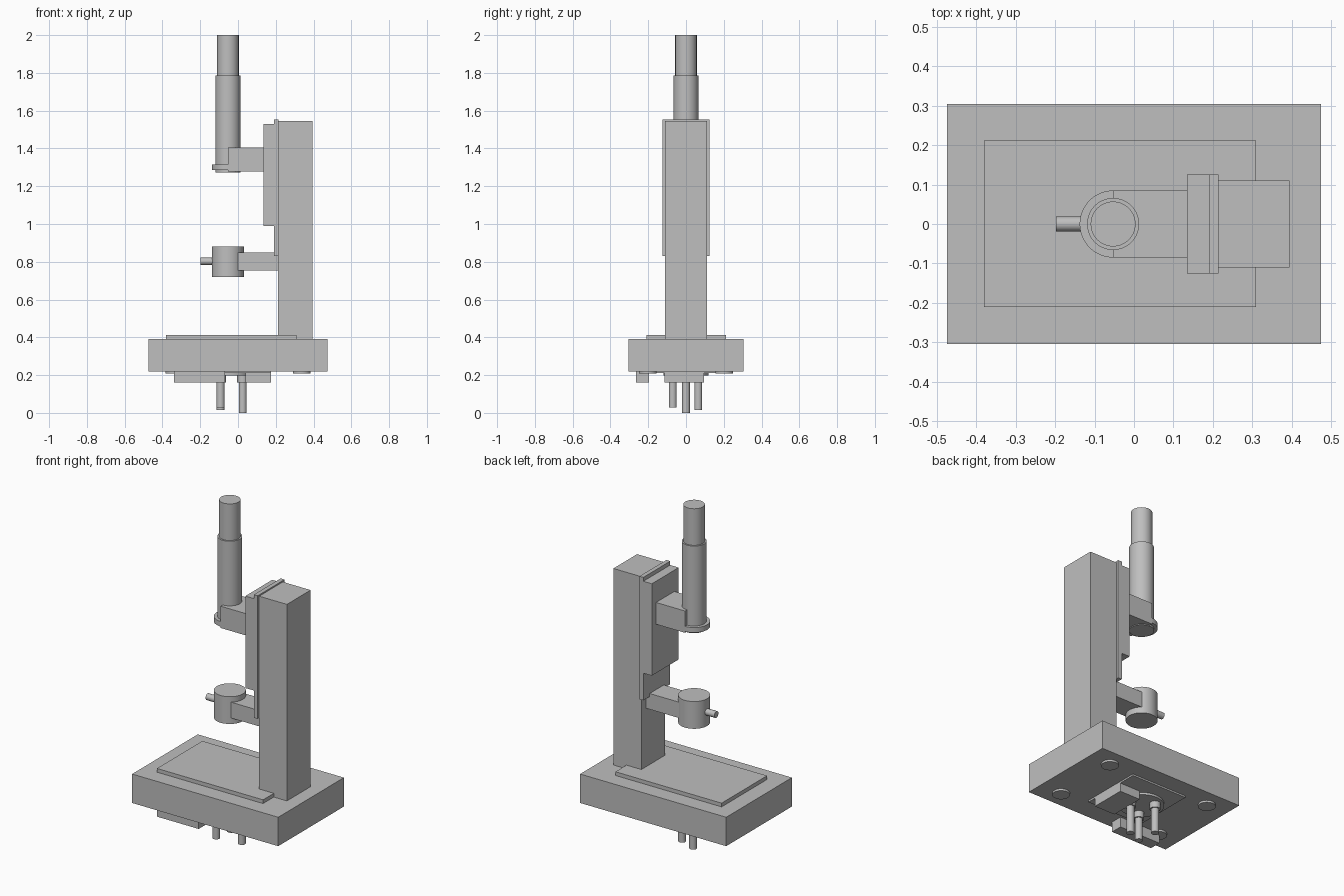
import bpy
import math

if "Cube" in bpy.data.objects:
    bpy.data.objects.remove(bpy.data.objects["Cube"])

# One uniform grey for the whole stand
grey = bpy.data.materials.new("plain_grey")
grey.diffuse_color = (0.52, 0.52, 0.52, 1)
grey.use_nodes = True
grey.node_tree.nodes["Principled BSDF"].inputs["Base Color"].default_value = grey.diffuse_color


def finish(name):
    ob = bpy.context.object
    ob.name = name
    ob.data.materials.append(grey)
    return ob


def box(name, x, y, z):
    """Box given as (min, max) on each axis."""
    bpy.ops.mesh.primitive_cube_add(size=1, location=[sum(r) / 2 for r in (x, y, z)])
    ob = finish(name)
    ob.scale = [r[1] - r[0] for r in (x, y, z)]
    bpy.ops.object.transform_apply(location=False, rotation=False, scale=True)
    return ob


def cyl(name, x, y, z, r, sides=48):
    """Upright cylinder with z as (min, max)."""
    bpy.ops.mesh.primitive_cylinder_add(vertices=sides, radius=r, depth=z[1] - z[0],
                                        location=(x, y, sum(z) / 2))
    ob = finish(name)
    bpy.ops.object.shade_smooth_by_angle(angle=math.radians(30))
    return ob


AXIS = -0.053  # x of the vertical working axis

# Base, table plate and column
box("base", (-0.475, 0.475), (-0.305, 0.305), (0.22, 0.39))
box("table_plate", (-0.38, 0.31), (-0.21, 0.212), (0.39, 0.412))
box("column", (0.213, 0.395), (-0.11, 0.11), (0.39, 1.545))

# Vertical slide
box("slide_rail", (0.19, 0.215), (-0.125, 0.125), (0.83, 1.553))
box("slide_block", (0.135, 0.19), (-0.125, 0.125), (0.99, 1.53))

# Upper arm with clamp collar and tube
box("upper_arm", (AXIS, 0.135), (-0.085, 0.085), (1.277, 1.405))
cyl("clamp_collar", AXIS, 0, (1.285, 1.315), 0.085)
cyl("tube_lower", AXIS, 0, (1.273, 1.785), 0.066)
cyl("tube_upper", AXIS, 0, (1.785, 2.0), 0.057)

# Lower arm with drum and knob
box("lower_arm", (0.0, 0.213), (-0.066, 0.066), (0.755, 0.848))
cyl("drum", AXIS, 0, (0.72, 0.88), 0.085)
knob = cyl("drum_knob", -0.16, 0, (0.765, 0.84), 0.019, 24)
knob.rotation_euler = (0, math.pi / 2, 0)

# Feet pads
for sx in (-1, 1):
    for sy in (-1, 1):
        cyl("foot_pad", sx * 0.337, sy * 0.202, (0.208, 0.22), 0.047, 32)

# Underside panel, hub and blocks
box("under_panel", (-0.19, 0.175), (-0.17, 0.2), (0.21, 0.22))
cyl("under_hub", AXIS, 0, (0.197, 0.21), 0.12)
box("under_block_side", (0.04, 0.175), (-0.115, 0.095), (0.16, 0.21))
box("under_block_front", (-0.34, -0.07), (-0.265, -0.195), (0.16, 0.22))

# Hanging rods with wider collars
for x, y, z in ((0.025, 0, 0.0), (-0.092, 0.065, 0.015), (-0.092, -0.07, 0.028)):
    cyl("hanging_rod", x, y, (z, 0.2), 0.021, 24)
    cyl("rod_collar", x, y, (0.16, 0.2), 0.029, 24)
